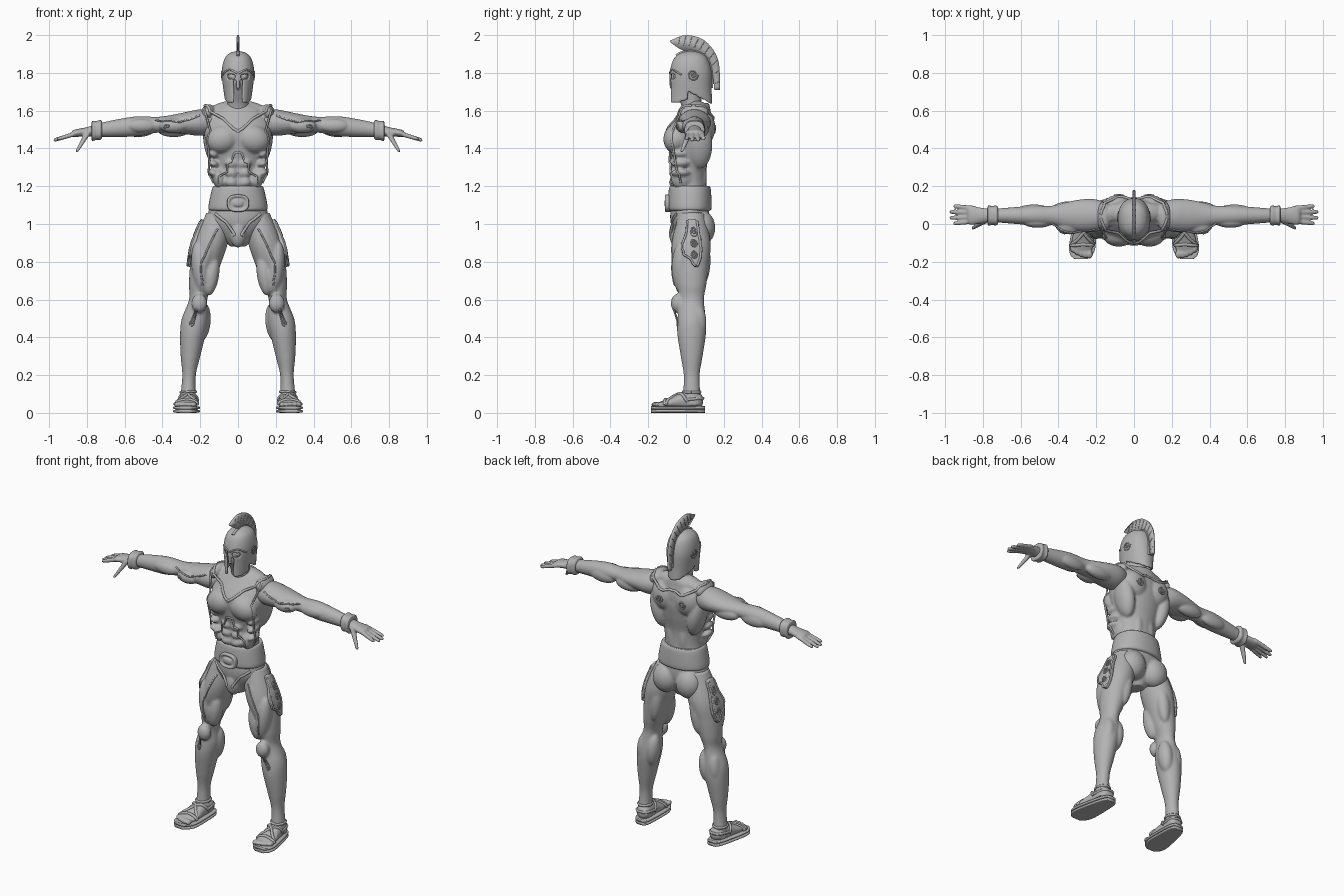
import bpy, bmesh, math
from mathutils import Vector, Matrix

if "Cube" in bpy.data.objects:
    bpy.data.objects.remove(bpy.data.objects["Cube"])

GREY = (.45, .45, .45, 1)
clay = bpy.data.materials.new("clay grey")
clay.use_nodes = True
clay.diffuse_color = GREY
clay.node_tree.nodes["Principled BSDF"].inputs["Base Color"].default_value = GREY


def spline(points, steps=6):
    """Smooth path through points of any dimension."""
    knots = [Vector(p) for p in points]
    knots = [knots[0], *knots, knots[-1]]
    path = []
    for before, start, end, after in zip(knots, knots[1:], knots[2:], knots[3:]):
        pull_start, pull_end = (end - before) / 2, (after - start) / 2
        for i in range(steps):
            t = i / steps
            ease = t * t * (3 - 2 * t)
            path.append(start.lerp(end, ease) + pull_start * t * (1 - t) ** 2
                        - pull_end * t * t * (1 - t))
    return path + [knots[-1]]


def loft(bm, axis, rings, centre, sides=32, power=2, steps=6):
    """Skin rings of (position, radius, other radius) around a centre line."""
    order = {"x": (2, 0, 1), "y": (0, 2, 1), "z": (0, 1, 2)}[axis]
    rings = [(*ring, ring[-1])[:3] for ring in rings]
    rows = []
    for along, wide, deep in spline(rings, steps):
        middle_u, middle_v = centre(along)
        row = []
        for i in range(sides):
            c, s = math.cos(math.tau * i / sides), math.sin(math.tau * i / sides)
            u = middle_u + wide * math.copysign(abs(c) ** (2 / power), c)
            v = middle_v + deep * math.copysign(abs(s) ** (2 / power), s)
            row.append(bm.verts.new([(u, v, along)[k] for k in order]))
        rows.append(row)
    for low, high in zip(rows, rows[1:]):
        for i in range(sides):
            bm.faces.new((low[i - 1], low[i], high[i], high[i - 1]))
    bm.faces.new(rows[0])
    bm.faces.new(rows[-1])


def blob(bm, at, size, tilt=0, both=False):
    """Ellipsoid muscle tilted about y, optionally on both sides."""
    for side in ((1, -1) if both else (1,)):
        place = (Matrix.Translation((at[0] * side, at[1], at[2]))
                 @ Matrix.Rotation(tilt * side, 4, "Y") @ Matrix.Diagonal((*size, 1)))
        bmesh.ops.create_uvsphere(bm, u_segments=24, v_segments=16, radius=1, matrix=place)


def add_object(name, mesh):
    mesh.materials.clear()
    mesh.materials.append(clay)
    mesh.shade_smooth()
    part = bpy.data.objects.new(name, mesh)
    bpy.context.collection.objects.link(part)
    return part


def finish(name, bm, voxel=.0065, smooth=2, thick=0):
    """Turn a bmesh into a part whose overlapping forms are fused."""
    bmesh.ops.recalc_face_normals(bm, faces=bm.faces)
    mesh = bpy.data.meshes.new(name)
    bm.to_mesh(mesh)
    bm.free()
    part = add_object(name, mesh)
    if thick:
        solid = part.modifiers.new("thickness", "SOLIDIFY")
        solid.thickness, solid.offset = thick, 0
    if voxel:
        fuse = part.modifiers.new("fuse", "REMESH")
        fuse.mode, fuse.voxel_size, fuse.use_smooth_shade = "VOXEL", voxel, True
        part.modifiers.new("soften", "SMOOTH").iterations = smooth
    return part


def pair(name, bm, **options):
    """Make the left part and its mirrored right twin."""
    twin = bm.copy()
    bmesh.ops.scale(twin, vec=(-1, 1, 1), verts=twin.verts)
    finish("right_" + name, twin, **options)
    return finish("left_" + name, bm, **options)


def snap(target, points):
    solved = target.evaluated_get(bpy.context.evaluated_depsgraph_get())
    return [solved.closest_point_on_mesh(Vector(p))[1] for p in points]


def cord(name, target, points, radius=.006, both=True, steps=6):
    """Raised round trim lying on the surface of a part."""
    path = snap(target, spline(points, steps))
    for prefix, side in ((("left_", 1), ("right_", -1)) if both else (("", 1),)):
        curve = bpy.data.curves.new(name, "CURVE")
        curve.dimensions, curve.bevel_depth, curve.bevel_resolution = "3D", radius, 1
        curve.use_fill_caps = True
        line = curve.splines.new("POLY")
        line.points.add(len(path) - 1)
        for point, spot in zip(line.points, path):
            point.co = (spot.x * side, spot.y, spot.z, 1)
        helper = bpy.data.objects.new("helper", curve)
        mesh = bpy.data.meshes.new_from_object(helper)
        bpy.data.objects.remove(helper)
        add_object(prefix + name, mesh)


def scroll(name, target, centre, size, across):
    """Two-turn spiral trim in the plane of z and the given direction."""
    points = [Vector(centre) + size * i / 16 * (Vector(across) * math.cos(math.tau * i / 8)
              + Vector((0, 0, math.sin(math.tau * i / 8)))) for i in range(17)]
    cord(name, target, points, radius=.004, steps=2)


RIGHTWARD, BACKWARD = (1, 0, 0), (0, 1, 0)

# Torso with sculpted muscles
bm = bmesh.new()
loft(bm, "z", [(.88, .04, .05), (1, .15, .1), (1.1, .15, .1), (1.2, .12, .09), (1.3, .13, .09),
               (1.4, .16, .11), (1.5, .18, .12), (1.6, .14, .08), (1.64, .07, .06)],
     centre=lambda z: (0, .02 + max(0, z - 1.5) * .3))
blob(bm, at=(.08, -.055, 1.45), size=(.09, .065, .075), tilt=.3, both=True)  # pectorals
blob(bm, at=(.13, .07, 1.42), size=(.05, .07, .13), tilt=.2, both=True)  # side of back
blob(bm, at=(.08, .1, 1.51), size=(.08, .055, .09), tilt=.3, both=True)  # shoulder blades
blob(bm, at=(.16, .04, 1.59), size=(.036, .08, .045), tilt=-.3, both=True)  # shoulder peaks
blob(bm, at=(.08, .06, 1.61), size=(.09, .05, .035), tilt=.3, both=True)  # trapezius
blob(bm, at=(.04, .07, 1.25), size=(.035, .04, .12), both=True)  # lower back
for row in range(3):
    z = 1.32 - row * .05
    blob(bm, at=(.035, -.06, z), size=(.036, .03, .027), tilt=-.15, both=True)  # abdomen
    blob(bm, at=(.13, -.03, z + .05), size=(.03, .05, .02), tilt=-.4, both=True)  # ribs
blob(bm, at=(.1, -.02, 1.24), size=(.035, .06, .06), tilt=.2, both=True)  # waist
blob(bm, at=(0, -.045, .95), size=(.045, .045, .075))  # groin
blob(bm, at=(.08, .085, .98), size=(.08, .07, .09), both=True)  # seat
torso = finish("torso", bm, voxel=.008)

# Raised trim of the breastplate
cord("neckline", torso, [(.19, .03, 1.65), (.1, -.1, 1.6), (0, -.14, 1.49)], radius=.008)
cord("back_collar", torso, [(.19, .05, 1.65), (.1, .2, 1.6), (0, .2, 1.58)], radius=.008)
cord("armhole", torso, [(.19, -.02, 1.64), (.2, -.1, 1.5), (.18, -.03, 1.2)])
cord("rib_arch", torso, [(0, -.14, 1.37), (.08, -.14, 1.33), (.1, -.1, 1.2)])
cord("groin_line", torso, [(.16, -.1, 1.06), (.09, -.14, 1), (.04, -.14, .93)], radius=.008)
scroll("back_scroll", torso, (.08, .25, 1.5), .045, RIGHTWARD)

# Neck and face
bm = bmesh.new()
loft(bm, "z", [(1.56, .07, .06), (1.64, .056), (1.74, .064, .08), (1.82, .068, .08), (1.87, .04)],
     centre=lambda z: (0, .012 + max(0, 1.7 - z) * .25))
blob(bm, at=(0, -.07, 1.74), size=(.012, .018, .03))
blob(bm, at=(.033, -.055, 1.78), size=(.016, .013, .01), both=True)
finish("head", bm)


def is_opening(face):
    """Eye slots, mouth slot and the cut below cheek and neck guards."""
    x, y, z = face.calc_center_median()
    x = abs(x)
    rim = 1.645 + max(0, y + .04) * .3 if y < .01 else 1.7 - (y - .02) * .55
    eye = y < 0 and .014 < x < .055 and abs(z - 1.775 - x * .15) < .014
    mouth = y < -.03 and x < .022 and z < 1.77 and not (x < .011 and z > 1.72)
    return z < rim or eye or mouth


# Helmet shell
bm = bmesh.new()
loft(bm, "z", [(1.615, .06, .11), (1.7, .07, .105), (1.8, .08, .105), (1.87, .067, .085),
               (1.9, .04, .05), (1.91, .004)],
     centre=lambda z: (0, .025), sides=112, power=2.2, steps=12)
bmesh.ops.delete(bm, geom=[f for f in bm.faces if is_opening(f)], context="FACES")
helmet = finish("helmet", bm, voxel=.0055, thick=.012)
cord("brow_trim", helmet, [(0, -.12, 1.8), (.06, -.09, 1.82), (.1, -.03, 1.79)], radius=.005)
scroll("helmet_scroll", helmet, (.12, .04, 1.79), .035, BACKWARD)
cord("crest_holder", helmet, [(0, -.06, 1.9), (0, .03, 1.93), (0, .15, 1.85), (0, .16, 1.72)],
     radius=.009, both=False)

# Crest fin with ribs
outer = spline([(-.085, 1.97), (0, 2), (.1, 1.97), (.17, 1.87), (.18, 1.71)])
inner = spline([(-.08, 1.96), (-.02, 1.92), (.06, 1.9), (.13, 1.83), (.15, 1.71)])
bm = bmesh.new()
rows = [[bm.verts.new((0, *p)) for p in ends] for ends in zip(outer, inner)]
for front, back in zip(rows, rows[1:]):
    bm.faces.new((*front, *reversed(back)))
crest = finish("crest", bm, voxel=0, thick=.012)
for top, root in list(zip(outer, inner))[4::2]:
    cord("crest_rib", crest, [(.01, *top.lerp(root, .1)), (.01, *top.lerp(root, .7))], radius=.002)

# Arm and hand
bm = bmesh.new()
arm_line = lambda x: (.045, 1.54 - .08 * x * x)
loft(bm, "x", [(.13, .06), (.2, .085, .07), (.28, .085, .058), (.36, .07, .046), (.43, .052, .042),
               (.52, .052), (.6, .047, .05), (.74, .036), (.8, .04, .024), (.86, .05, .02), (.88, .04, .013)],
     centre=arm_line)
blob(bm, at=(.34, -.01, 1.52), size=(.075, .045, .04))
blob(bm, at=(.34, .085, 1.5), size=(.09, .035, .04))
blob(bm, at=(.51, .01, 1.52), size=(.08, .03, .036))
blob(bm, at=(.53, .075, 1.5), size=(.09, .028, .04))
for finger in range(4):
    reach = .98 - .01 * (finger - 1.5) ** 2
    loft(bm, "x", [(.84, .013), (.9, .0125), (reach - .01, .01), (reach, .003)], sides=12,
         centre=lambda x: (.085 - .024 * finger + (x - .86) * (.1 - .07 * finger), 1.478 - (x - .86) * .3))
loft(bm, "z", [(1.38, .004), (1.39, .01), (1.45, .015), (1.49, .02)], sides=12,
     centre=lambda z: (.85 - (z - 1.39) * .6, -.02 + (z - 1.39) * .4))
arm = pair("arm", bm, voxel=.006)
scroll("shoulder_scroll", arm, (.4, -.1, 1.52), .03, RIGHTWARD)
cord("shoulder_line", arm, [(.2, -.06, 1.6), (.3, -.08, 1.56), (.44, -.03, 1.58)], radius=.005)
bm = bmesh.new()
loft(bm, "x", [(.72, .045), (.73, .053), (.75, .05), (.77, .053), (.775, .045)], centre=arm_line, power=2.6)
pair("wristband", bm, voxel=0)

# Leg with thigh, knee and calf muscles
bm = bmesh.new()
loft(bm, "z", [(.04, .045, .055), (.1, .04, .046), (.2, .036, .042), (.3, .052, .058), (.42, .068, .076),
               (.5, .07, .075), (.6, .048, .065), (.68, .064, .078), (.78, .08, .09), (.9, .09, .1), (1.06, .07)],
     centre=lambda z: (.265 - .15 * z * z, .03))
blob(bm, at=(.2, -.02, .77), size=(.046, .055, .14), tilt=.1)  # outer thigh
blob(bm, at=(.14, -.02, .73), size=(.04, .045, .11), tilt=-.15)  # inner thigh
blob(bm, at=(.16, -.035, .86), size=(.04, .04, .15), tilt=-.3)  # front thigh
blob(bm, at=(.14, .09, .81), size=(.04, .04, .13), tilt=-.15)  # hamstring
blob(bm, at=(.205, -.045, .58), size=(.042, .035, .05))  # knee cap
for x in (.185, .25):
    blob(bm, at=(x, .06, .48), size=(.04, .048, .1), tilt=-.1)  # calf
leg = pair("leg", bm, voxel=.008)
scroll("shin_scroll", leg, (.255, -.12, .49), .028, RIGHTWARD)
cord("thigh_line", leg, [(.1, -.1, .98), (.19, -.1, .8), (.18, -.1, .66)], radius=.005)
turn = [math.tau * k / 12 for k in range(13)]
cord("ankle_strap", leg, [(.26 + .1 * math.cos(a), .03 + .1 * math.sin(a), .115) for a in turn],
     radius=.008, steps=3)

# Hip guards hanging from the belt, with a raised edge and scrolls
bm = bmesh.new()
rows = []
for z, front, back in spline([(1.09, -.05, .12), (.9, -.035, .14), (.83, 0, .13), (.78, .06, .09)]):
    line = [(.33, front + (back - front) * k / 12, z) for k in range(13)]
    rows.append([bm.verts.new(p) for p in snap(leg, line)])
for high, low in zip(rows, rows[1:]):
    for k in range(12):
        bm.faces.new((high[k], high[k + 1], low[k + 1], low[k]))
edge = [row[0].co.copy() for row in rows] + [row[-1].co.copy() for row in reversed(rows)]
guard = pair("hip_guard", bm, thick=.03, smooth=4)
cord("guard_edge", guard, [p + Vector((.03, 0, 0)) for p in edge], steps=1)
for k in range(3):
    scroll("guard_scroll", guard, (.32, .05, 1 - .075 * k), .036 - .005 * k, BACKWARD)

# Belt and oval buckle
bm = bmesh.new()
loft(bm, "z", [(1.07, .145, .105), (1.09, .157, .116), (1.19, .136, .11), (1.2, .12, .095)],
     centre=lambda z: (0, .02), sides=48, power=2.2)
finish("belt", bm, voxel=0)
bm = bmesh.new()
loft(bm, "y", [(-.08, .058, .046), (-.106, .058, .046), (-.112, .05, .038), (-.105, .036, .025), (-.113, .02, .013)],
     centre=lambda y: (0, 1.11), power=2.6)
finish("buckle", bm, voxel=0)

# Sandals: layered sole, foot, toes and crossed straps
bm = bmesh.new()
for middle in (.009, .027):
    loft(bm, "y", [(-.185, .035, .009), (-.16, .06, .009), (-.1, .07, .009), (.06, .05, .009), (.1, .03, .009)],
         centre=lambda y: (.262 - .1 * y, middle), power=4)
pair("sole", bm, voxel=0)
bm = bmesh.new()
loft(bm, "y", [(-.15, .05, .014), (-.1, .06, .025), (-.04, .052, .042), (.02, .046, .055), (.07, .042), (.09, .02)],
     centre=lambda y: (.263 - .09 * y, .065 + min(0, y) * .16))
for toe in range(5):
    blob(bm, at=(.234 + toe * .023, -.16 + toe * toe * .002, .044), size=(.015 - toe * .001, .024, .015))
foot = pair("foot", bm)
for flip in (1, -1):
    cord("crossed_strap", foot, [(.268 - flip * .065, -.11, .04), (.266, -.06, .13),
                                 (.262 + flip * .06, .01, .06)], radius=.009)
cord("toe_strap", foot, [(.2, -.11, .04), (.27, -.12, .1), (.345, -.11, .04)], radius=.009)
cord("heel_strap", foot, [(.2, 0, .07), (.26, .12, .08), (.32, 0, .07)], radius=.008)
